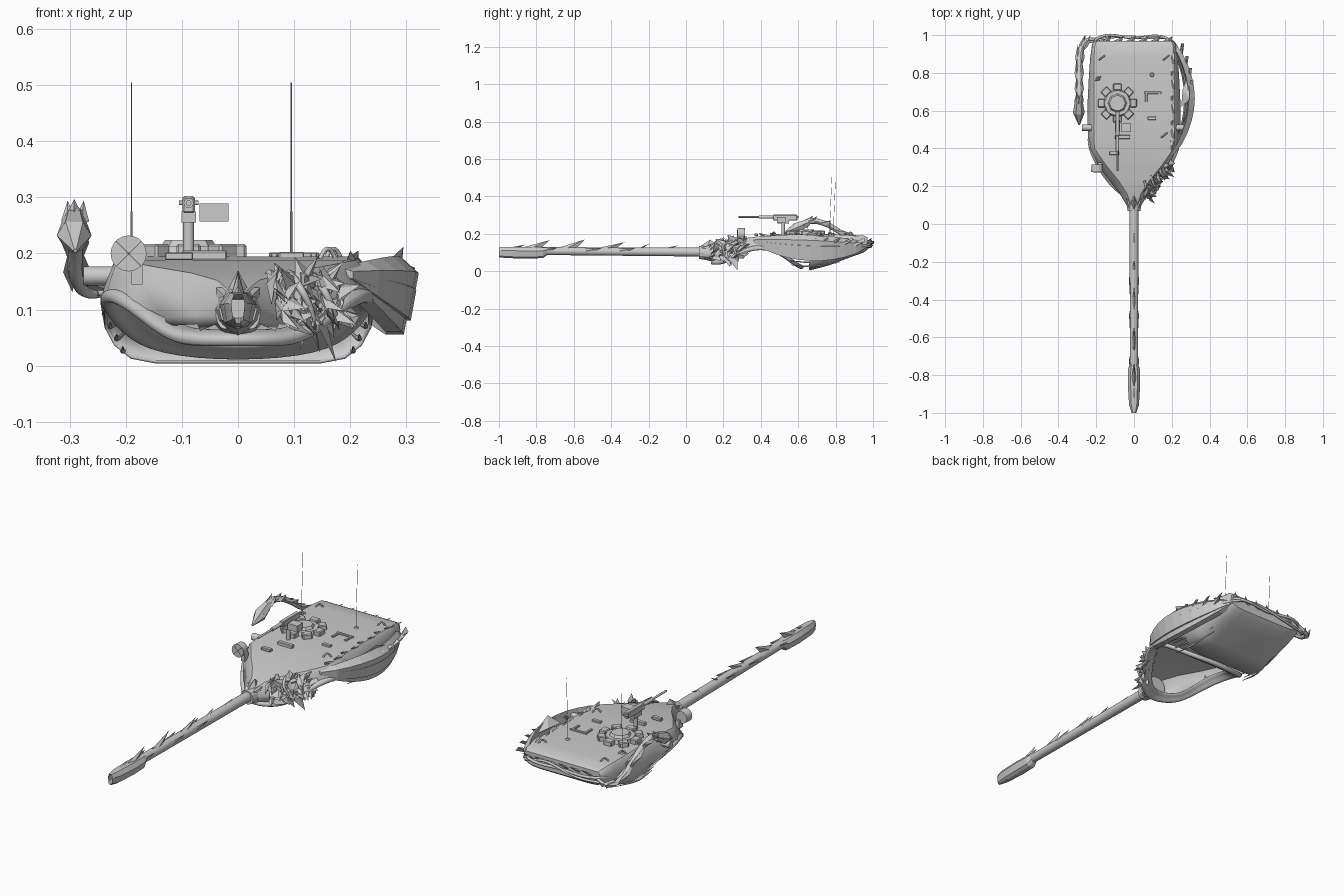
import bpy, bmesh, math, random
from mathutils import Vector

random.seed(4)
if "Cube" in bpy.data.objects:
    bpy.data.objects.remove(bpy.data.objects["Cube"], do_unlink=True)

grey = bpy.data.materials.new("plain grey")
grey.use_nodes = True
COLOUR = (0.6, 0.6, 0.6, 1)
grey.diffuse_color = COLOUR
grey.node_tree.nodes["Principled BSDF"].inputs["Base Color"].default_value = COLOUR


def finish(name, bm, smooth=0):
    bmesh.ops.remove_doubles(bm, verts=bm.verts, dist=1e-5)
    bmesh.ops.recalc_face_normals(bm, faces=bm.faces)
    me = bpy.data.meshes.new(name)
    bm.to_mesh(me)
    bm.free()
    ob = bpy.data.objects.new(name, me)
    bpy.context.collection.objects.link(ob)
    me.materials.append(grey)
    if smooth:
        bpy.ops.object.select_all(action='DESELECT')
        ob.select_set(True)
        bpy.context.view_layer.objects.active = ob
        bpy.ops.object.shade_smooth_by_angle(angle=math.radians(smooth))
    return ob


def loft(name, rings, caps=True, smooth=40):
    bm = bmesh.new()
    vs = [[bm.verts.new(p) for p in r] for r in rings]
    n = len(rings[0])
    for a, b in zip(vs, vs[1:]):
        for i in range(n):
            bm.faces.new((a[i], a[(i + 1) % n], b[(i + 1) % n], b[i]))
    if caps:
        bm.faces.new(vs[0])
        bm.faces.new(vs[-1])
    return finish(name, bm, smooth)


def rod(name, a, b, r, r2=None, sides=12, smooth=40):
    a, b = Vector(a), Vector(b)
    q = (b - a).to_track_quat('Z', 'Y')
    def ring(c, rad):
        return [c + q @ Vector((rad * math.cos(t), rad * math.sin(t), 0))
                for t in (2 * math.pi * i / sides for i in range(sides))]
    return loft(name, [ring(a, r), ring(b, r if r2 is None else r2)], smooth=smooth)


def box(name, c, size, turn=0, bevel=0):
    bm = bmesh.new()
    bmesh.ops.create_cube(bm, size=1)
    for v in bm.verts:
        v.co = Vector((v.co.x * size[0], v.co.y * size[1], v.co.z * size[2]))
    if bevel:
        bmesh.ops.bevel(bm, geom=bm.edges[:], offset=bevel, segments=1, affect='EDGES')
    ob = finish(name, bm)
    ob.location = c
    ob.rotation_euler.z = turn
    return ob


def tube(name, pts, r, radii=None):
    cu = bpy.data.curves.new(name, 'CURVE')
    cu.dimensions = '3D'
    cu.bevel_depth = r
    cu.bevel_resolution = 2
    cu.resolution_u = 6
    s = cu.splines.new('BEZIER')
    s.bezier_points.add(len(pts) - 1)
    for i, p in enumerate(pts):
        bp = s.bezier_points[i]
        bp.co = p
        bp.handle_left_type = bp.handle_right_type = 'AUTO'
        bp.radius = radii[i] if radii else 1
    cu.use_fill_caps = True
    ob = bpy.data.objects.new(name, cu)
    cu.materials.append(grey)
    bpy.context.collection.objects.link(ob)
    return ob


def blade(name, a, b, tip, thick):
    # Thorn with a flat diamond base between a and b
    a, b, tip = Vector(a), Vector(b), Vector(tip)
    side = (b - a).cross(tip - a).normalized() * thick
    m = (a + b) / 2
    bm = bmesh.new()
    base = [bm.verts.new(p) for p in (a, m + side, b, m - side)]
    top = bm.verts.new(tip)
    bm.faces.new(base)
    for i in range(4):
        bm.faces.new((base[i], base[(i + 1) % 4], top))
    return finish(name, bm)


# Turret shell: y, roof half width, belly half width, roof z, belly z, bottom z
sections = [(.10, .025, .04, .135, .10, .065), (.16, .045, .075, .152, .09, .05),
            (.23, .09, .13, .165, .085, .05), (.31, .155, .19, .176, .115, .085),
            (.40, .218, .235, .188, .125, .10), (.50, .22, .245, .192, .12, .08),
            (.58, .22, .245, .195, .115, .035), (.66, .22, .245, .195, .11, .004),
            (.76, .22, .24, .195, .12, .03), (.88, .22, .232, .194, .13, .075),
            (.95, .215, .222, .19, .14, .10), (.97, .205, .21, .18, .15, .115)]


def section(y, wt, wm, zt, zm, zb):
    e = .008
    half = [(wt * .5, zt), (wt - e, zt), (wt, zt - e), ((wt + wm) / 2, (zt + zm) / 2),
            (wm, zm), (wm * .97, zm + (zb - zm) * .4), (wm * .9, zm + (zb - zm) * .7),
            (wm * .78, zm + (zb - zm) * .92), (wm * .6, zb)]
    return [(x, y, z) for x, z in half] + [(-x, y, z) for x, z in reversed(half)]


shell = loft("turret_shell", [section(*s) for s in sections], smooth=35)
bm = bmesh.new()
bm.from_mesh(shell.data)
opening = [f for f in bm.faces if .12 < f.calc_center_median().y < .64
           and f.normal.z < -.3 and f.calc_center_median().z < .105]
bmesh.ops.delete(bm, geom=opening, context='FACES')
bm.to_mesh(shell.data)
bm.free()
shell.modifiers.new("wall", 'SOLIDIFY').thickness = .006

# Broad rolled lip around the open underside, dipping low at the front
right = [(.06, .155, .04), (.11, .195, .042), (.155, .25, .07), (.205, .33, .112), (.238, .41, .122),
         (.238, .48, .105), (.205, .55, .06), (.15, .60, .025)]
path = [(0, .135, .04)] + right + [(0, .63, .012)] + [(-x, y, z) for x, y, z in reversed(right)]
profile = ((1.05, .016), (1.03, -.006), (.95, -.006), (.90, .006), (.80, .014), (.78, .026), (.92, .024))
rings = [[(x * k, .4 + (y - .4) * k, z + dz) for k, dz in profile] for x, y, z in path]
lip = loft("underside_lip", rings + rings[:1], caps=False, smooth=60)
lip.modifiers.new("rounding", 'SUBSURF').levels = 2
lip.modifiers["rounding"].render_levels = 2

# Main gun with sleeve, collar and muzzle
rod("gun_barrel", (0, .15, .102), (0, -.78, .108), .024, .021, 20)
rod("gun_collar", (0, .17, .10), (0, .07, .10), .05, .034, 12, 20)


def muzzle_ring(y, w, zt, zb):
    return [(x * w, y, z) for x, z in ((-.55, zt), (.55, zt), (1, (zt + zb) / 2 + .01),
            (.75, zb + .008), (.3, zb), (-.3, zb), (-.75, zb + .008), (-1, (zt + zb) / 2 + .01))]


loft("muzzle", [muzzle_ring(*m) for m in ((-.94, .02, .118, .085), (-1, .012, .128, .075),
     (-.96, .026, .13, .07), (-.85, .033, .13, .068), (-.765, .031, .128, .07), (-.74, .02, .126, .088))],
     smooth=25)

# Long thin thorns swept back along the gun
for y0, y1, z in ((-.98, -.86, .142), (-.90, -.73, .166), (-.70, -.54, .17), (-.49, -.33, .155),
                  (-.26, -.19, .15), (-.14, -.04, .138)):
    blade("barrel_thorn", (0, y0, .120), (0, y1 - .05, .118), (0, y1, z), .014)
for s in (-1, 1):
    for y in (-.82, -.58, -.40):
        blade("barrel_side_thorn", (s * .018, y, .118), (s * .018, y + .08, .10), (s * .027, y + .13, .125), .006)

# Thorn crown hugging the mantlet, tallest on top
for i in range(8):
    a = 2 * math.pi * i / 8 + math.pi / 2
    d = Vector((math.cos(a), 0, math.sin(a)))
    c = Vector((0, .10, .10))
    reach = .07 if i == 0 else .056 if i in (1, 7) else .046
    blade("mantlet_thorn", c + d * .03 - Vector((0, .03, 0)), c + d * .042 + Vector((0, .06, 0)),
          c + d * reach + Vector((0, .03, 0)), .018)

# Wild thorn cluster on the front left cheek, mostly hanging forward and down
for i in range(75):
    t = random.random()
    low = random.random()
    p = Vector((.05 + .12 * t + .03 * low, .15 + .17 * t, .165 - .085 * low))
    d = Vector((random.uniform(-.025, .045), random.uniform(-.05, .03), random.uniform(-.06, .05) - .035 * low))
    w = Vector((random.uniform(-.012, .012), .026, .016))
    blade("cheek_thorn", p - w, p + w, p + d, .009)
for x, y, drop in ((.085, .17, .05), (.12, .20, .04), (.16, .26, .065)):
    tube("cheek_tendril", [(x - .03, y + .06, .165), (x - .01, y, .14), (x + .01, y + .005, .10),
                           (x + .02, y + .03, drop)], .007, (1, 1, .8, .1))

# Overlapping scale armour along the left flank
N = 10
for dz, grow in ((0, 1), (-.03, .95), (-.055, .8)):
    rings = []
    for i in range(N + 1):
        t = i / N
        s = math.sin(math.pi * t) ** .7
        y = .36 + .61 * t
        x = .205 + .025 * math.sin(math.pi * t) + .082 * s * grow
        h = .010 + .032 * s
        z = .165 + dz * s - .025 * t
        rings.append([(x - .022, y, z + h), (x + .010 * s, y, z + h * .3), (x, y, z - h), (x - .03, y, z - h)])
    loft("flank_scale_band", rings, smooth=0)
for i in range(8):
    y = .40 + .065 * i
    s = math.sin(math.pi * (i + .8) / 9)
    x = .215 + .085 * s
    blade("flank_thorn", (x, y, .11), (x, y + .10, .18), (x + .016, y + .10, .145 + .03 * s), .012)
    blade("roof_edge_thorn", (.195, y, .188), (.215, y + .08, .183), (.20 + .015 * (i % 2), y - .01, .205), .012)
blade("flank_top_thorn", (.25, .62, .17), (.29, .80, .16), (.295, .66, .212), .016)

# Ribs on the belly sides
for s in (-1, 1):
    for i in range(4):
        z = .10 - .022 * i
        x = .238 - .011 * i
        tube("belly_rib", [(s * x, .56, z), (s * x, .66, z - .008), (s * (x - .02), .82, z + .004 * i)],
             .004, (.3, 1.2, .2))

# Segmented tail curling over the right flank
path = [(-.20, .98, .15), (-.255, .97, .13), (-.285, .91, .15), (-.290, .83, .205), (-.290, .74, .255),
        (-.290, .67, .268), (-.292, .61, .245)]
tube("tail", path, .013, (.5, .8, 1, 1, 1.1, 1.2, 1.2))
for a, b in zip(path[1:], path[2:]):
    a, b = Vector(a), Vector(b)
    back = (a - b) * .35
    for off in (-.012, .012):
        o = Vector((off, 0, 0))
        blade("tail_scale", a + o + back, b + o, a + o * 1.2 + back + Vector((0, .01, .018)), .013)
rod("tail_head", (-.292, .655, .262), (-.292, .59, .232), .02, .031, 6, 0)
rod("tail_sting", (-.292, .59, .232), (-.290, .525, .205), .031, .004, 6, 0)
blade("tail_crest", (-.318, .63, .245), (-.266, .63, .245), (-.292, .68, .297), .025)

# Rear cables and thorns
tube("rear_cable", [(-.22, .94, .15), (-.19, .985, .155), (0, .985, .15), (.17, .985, .155), (.215, .94, .16)], .007)
tube("rear_vine", [(-.25, .96, .13), (-.1, .99, .135), (.08, .985, .165), (.2, .97, .14), (.25, .88, .13)], .006)
for i in range(6):
    x = -.18 + .065 * i
    blade("rear_thorn", (x, .965, .15), (x + .05, .965, .16), (x + .06, .995, .178), .006)

# Commander's hatch with a ring of periscopes
H = Vector((-.088, .64, 0))
rod("hatch_base", H + Vector((0, 0, .19)), H + Vector((0, 0, .212)), .08, .07, 8, 0)
rod("hatch_lid", H + Vector((0, 0, .212)), H + Vector((0, 0, .224)), .05, .042, 8, 0)
for i in range(8):
    a = 2 * math.pi * i / 8
    box("periscope", H + Vector((.085 * math.cos(a), .085 * math.sin(a), .203)), (.036, .044, .028), a, .004)

# Roof machine gun
rod("gun_post", (-.088, .52, .19), (-.088, .52, .262), .01)
box("gun_cradle", (-.088, .52, .265), (.026, .06, .02))
box("gun_receiver", (-.088, .53, .287), (.022, .13, .03), bevel=.003)
rod("machine_gun_barrel", (-.088, .47, .29), (-.088, .28, .29), .005)
rod("barrel_jacket", (-.088, .47, .29), (-.088, .39, .29), .009)
rod("gun_grip", (-.105, .60, .29), (-.07, .60, .29), .004)
box("ammunition_box", (-.043, .51, .273), (.052, .045, .032))

# Searchlight on a bracket
rod("searchlight", (-.195, .275, .20), (-.195, .315, .20), .032, .03, 20)
for s in (-1, 1):
    rod("searchlight_bar", (-.195 - .022, .274, .20 - s * .022), (-.195 + .022, .274, .20 + s * .022), .002, sides=6)
box("searchlight_bracket", (-.18, .31, .165), (.02, .03, .04))

# Side trunnions
for s in (-1, 1):
    rod("trunnion", (s * .215, .51, .16), (s * .275, .51, .16), .017, sides=16)

# Roof fittings
for x, y, sx, sy, sz in ((.10, .695, .09, .012, .014), (.065, .67, .012, .05, .014), (.135, .67, .012, .05, .014),
                         (.095, .56, .045, .018, .016), (-.105, .375, .05, .02, .014), (-.06, .46, .08, .02, .02)):
    box("roof_fitting", (x, y, .195), (sx, sy, sz), bevel=.002)
for x, y in ((-.17, .88), (.17, .88), (-.19, .77), (.16, .47)):
    tube("lifting_eye", [(x - .015, y - .012, .19), (x, y, .208), (x + .015, y + .012, .19)], .004)

# Whip antennas
for x, y in ((-.19, .77), (.095, .79)):
    rod("antenna_foot", (x, y, .19), (x, y, .2), .014, .008)
    rod("antenna_base", (x, y, .2), (x, y, .275), .002, sides=8)
    rod("antenna_whip", (x, y, .275), (x, y + .01, .505), .001, sides=6)
